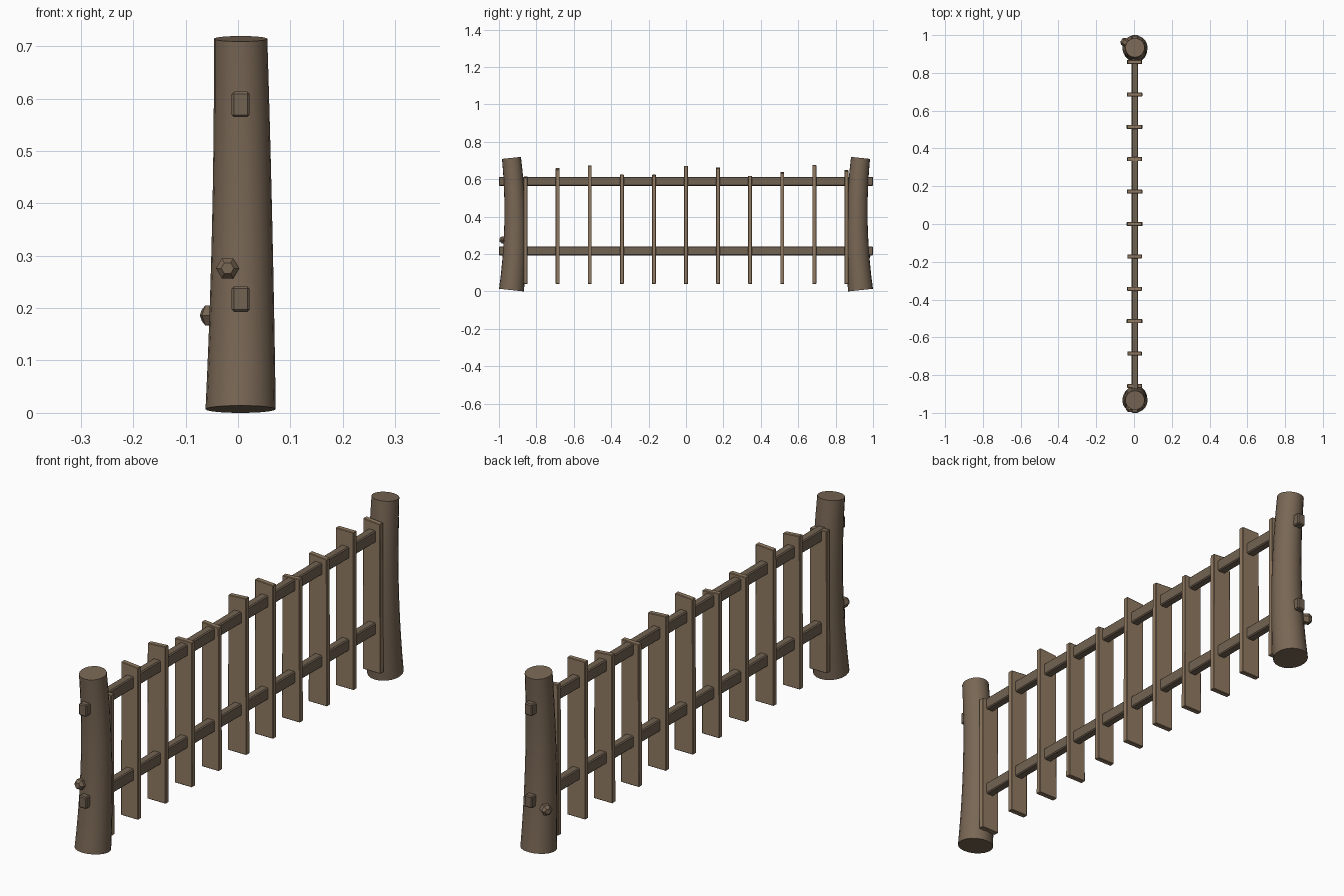
import bpy, bmesh, math, random
from mathutils import Vector, Matrix

if "Cube" in bpy.data.objects:
    bpy.data.objects.remove(bpy.data.objects["Cube"])

random.seed(4)

def material(name, rgb):
    m = bpy.data.materials.new(name)
    m.diffuse_color = (*rgb, 1)
    m.use_nodes = True
    m.node_tree.nodes["Principled BSDF"].inputs["Base Color"].default_value = m.diffuse_color
    return m

BARK = material("bark", (0.19, 0.135, 0.09))
RAIL = material("rail_wood", (0.17, 0.125, 0.085))
PLANK = material("plank_wood", (0.28, 0.195, 0.12))
CX = 0.005

def finish(bm, name, mat, smooth=False):
    bmesh.ops.recalc_face_normals(bm, faces=bm.faces)
    me = bpy.data.meshes.new(name)
    bm.to_mesh(me)
    bm.free()
    ob = bpy.data.objects.new(name, me)
    bpy.context.collection.objects.link(ob)
    me.materials.append(mat)
    if smooth:
        bpy.context.view_layer.objects.active = ob
        ob.select_set(True)
        bpy.ops.object.shade_smooth_by_angle(angle=math.radians(40))
        ob.select_set(False)
    return ob

# Bowed, tapering log post: rings follow the curve of the trunk
def post(name, side, sides=20, rings=10):
    bm = bmesh.new()
    loops = []
    for i in range(rings + 1):
        t = i / rings
        u = 2 * t - 1
        r = 0.067 - 0.022 * t + 0.006 * t * t
        c = Vector((CX + 0.003 * (1 - u * u), side * (0.933 - 0.019 * (1 - u * u)), 0.007 + 0.707 * t))
        tilt = side * u * 0.105
        loops.append([bm.verts.new(c + Vector((r * math.cos(a), r * math.sin(a) * math.cos(tilt),
                                               -r * math.sin(a) * math.sin(tilt))))
                      for a in (2 * math.pi * k / sides for k in range(sides))])
    for a, b in zip(loops, loops[1:]):
        for k in range(sides):
            n = (k + 1) % sides
            bm.faces.new((a[k], a[n], b[n], b[k]))
    bm.faces.new(loops[0][::-1])
    bm.faces.new(loops[-1])
    finish(bm, name, BARK, True)

# Short six-sided branch stub, bevelled at the tip
def knot(name, base, direction, length):
    bm = bmesh.new()
    d = Vector(direction).normalized()
    rot = d.to_track_quat('Z', 'Y').to_matrix().to_4x4()
    prof = [(0.019, -0.02), (0.022, length * 0.65), (0.012, length)]
    rings = [[bm.verts.new((r * math.cos(k * math.pi / 3), r * math.sin(k * math.pi / 3), z))
              for k in range(6)] for r, z in prof]
    for a, b in zip(rings, rings[1:]):
        for k in range(6):
            n = (k + 1) % 6
            bm.faces.new((a[k], a[n], b[n], b[k]))
    bm.faces.new(rings[0][::-1])
    bm.faces.new(rings[-1])
    bmesh.ops.transform(bm, matrix=Matrix.Translation(base) @ rot, verts=bm.verts)
    finish(bm, name, BARK)

# Box with lightly bevelled edges
def box(name, size, center, mat, bevel, slant=0.0, taper=0.0):
    bm = bmesh.new()
    bmesh.ops.create_cube(bm, size=1)
    for v in bm.verts:
        top = v.co.z > 0
        lift = slant * v.co.x * 2 if top else 0
        if top:
            v.co.x *= 1 - taper
        v.co = Vector([v.co[i] * size[i] + center[i] for i in range(3)])
        v.co.z += lift
    bmesh.ops.bevel(bm, geom=bm.edges[:], offset=bevel, segments=1, affect='EDGES')
    finish(bm, name, mat)

post("front_post", -1)
post("back_post", 1)
knot("front_post_knot", (-0.02, -0.96, 0.275), (0, -1, 0.03), 0.036)
knot("back_post_knot", (-0.038, 0.955, 0.186), (-0.8, 0.55, 0), 0.034)

# Two rails running through posts and slats
for label, z in (("lower_rail", 0.217), ("upper_rail", 0.589)):
    box(label, (0.034, 2.0, 0.048), (CX, 0, z), RAIL, 0.004)

# Uneven plank slats threaded on the rails
tops = [0.615, 0.66, 0.675, 0.628, 0.625, 0.673, 0.665, 0.62, 0.64, 0.68, 0.65]
for i, top in enumerate(tops):
    low = 0.04
    w = random.uniform(0.076, 0.084)
    box(f"slat_{i + 1}", (w, 0.021, top - low - 0.004),
        (0.003, (i - 5) * 0.1715, (top + low - 0.004) / 2), PLANK, 0.002,
        slant=random.uniform(-0.004, 0.004), taper=random.uniform(0, 0.06))
